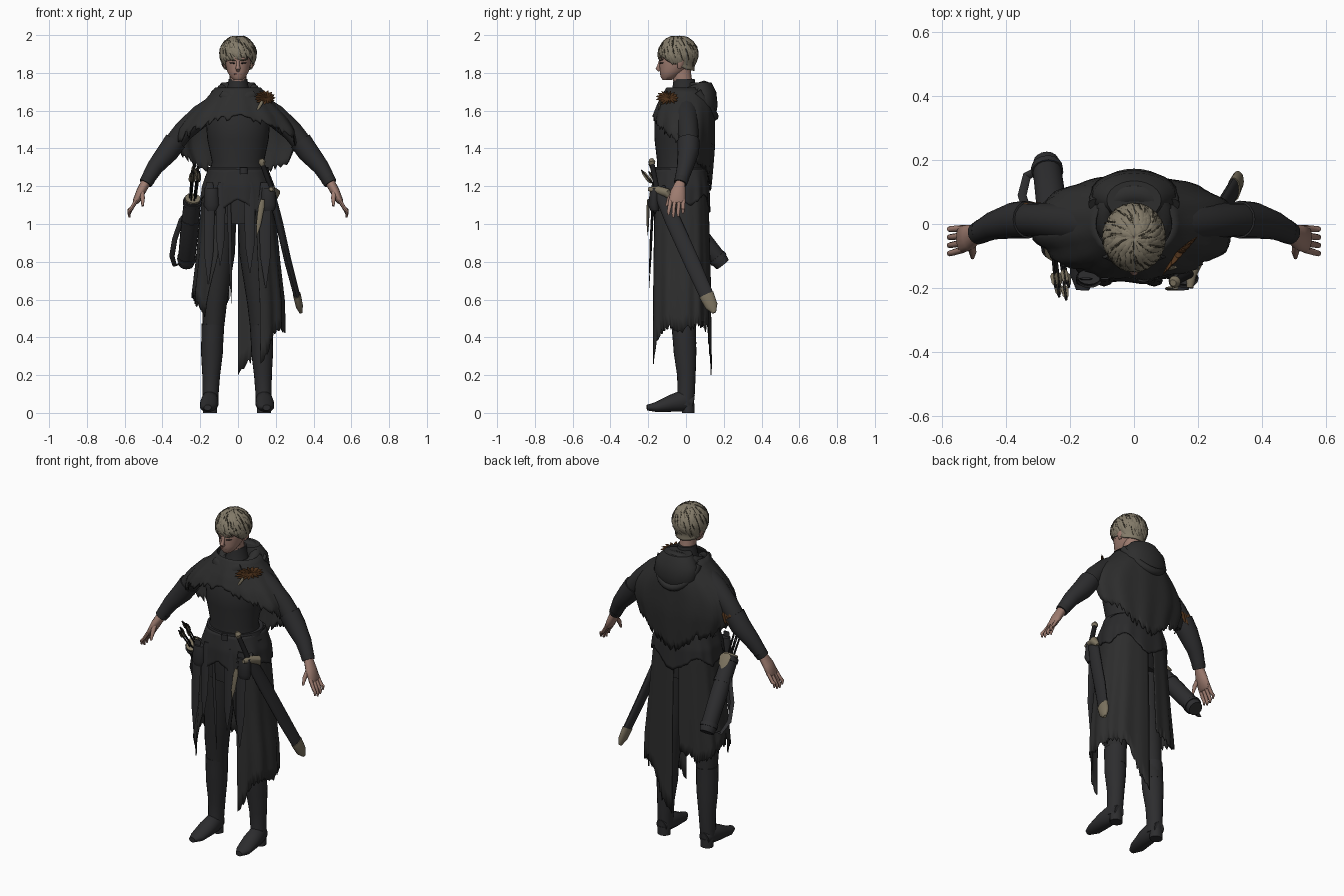
import bpy, bmesh, math, random
from mathutils import Vector

random.seed(4)
if "Cube" in bpy.data.objects:
    bpy.data.objects.remove(bpy.data.objects["Cube"], do_unlink=True)
X, Y, Z = Vector((1, 0, 0)), Vector((0, 1, 0)), Vector((0, 0, 1))


def material(name, *rgb):
    mat = bpy.data.materials.new(name)
    mat.use_nodes = True
    color = (*rgb, 1)
    mat.diffuse_color = color
    mat.node_tree.nodes["Principled BSDF"].inputs["Base Color"].default_value = color
    return mat


cloak = material("charcoal cloak", .027, .027, .027)
tunic = material("black tunic", .024, .024, .025)
leather = material("black leather", .026, .026, .028)
skin = material("skin", .34, .2, .16)
blond = material("ash blond", .225, .195, .14)
shadow = material("dark hair", .09, .077, .052)
horn = material("pale horn", .2, .17, .115)
rust = material("rust feather", .08, .033, .011)
ink = material("near black", .011, .011, .012)
lip = material("lip", .25, .11, .09)


def surface(name, rows, mat, wrap=False, cap=False, thick=0):
    """Join rows of points into a smooth mesh."""
    bm = bmesh.new()
    grid = [[bm.verts.new(p) for p in row] for row in rows]
    count = len(grid[0])
    for low, high in zip(grid, grid[1:]):
        for i in range(count if wrap else count - 1):
            j = (i + 1) % count
            bm.faces.new((low[i], low[j], high[j], high[i]))
    if cap:
        bm.faces.new(grid[0])
        bm.faces.new(grid[-1])
    bmesh.ops.remove_doubles(bm, verts=bm.verts, dist=.00001)
    bmesh.ops.recalc_face_normals(bm, faces=bm.faces)
    mesh = bpy.data.meshes.new(name)
    bm.to_mesh(mesh)
    bm.free()
    mesh.materials.append(mat)
    mesh.shade_smooth()
    mesh.set_sharp_from_angle(angle=math.radians(45))
    obj = bpy.data.objects.new(name, mesh)
    bpy.context.collection.objects.link(obj)
    if thick:
        solid = obj.modifiers.new("thickness", "SOLIDIFY")
        solid.thickness = thick
        solid.offset = 0
    return obj


def tube(name, points, mat, ref=Y, sides=16, flat=False, mirror=1):
    """Sweep an ellipse through (x, y, z, width, depth) stations."""
    centers = [Vector((mirror * p[0], p[1], p[2])) for p in points]
    rows = []
    for i, p in enumerate(points):
        along = Z if flat else (centers[min(i + 1, len(points) - 1)] - centers[max(i - 1, 0)]).normalized()
        side = ref.cross(along).normalized()
        up = along.cross(side)
        angles = [math.tau * k / sides for k in range(sides)]
        rows.append([centers[i] + side * p[3] * math.cos(a) + up * p[-1] * math.sin(a) for a in angles])
    return surface(name, rows, mat, wrap=True, cap=True)


def leaf(name, start, end, width, depth, mat, ref=Y):
    """Flat strip tapering to a point."""
    a, b = Vector(start), Vector(end)
    shape = ((0, .6), (.2, 1), (.7, .8), (1, .08))
    tube(name, [(*a.lerp(b, t), width * w, depth * w) for t, w in shape], mat, ref, 8)


def interp(table, x):
    for low, high in zip(table, table[1:]):
        if x <= high[0]:
            t = max(0, (x - low[0]) / (high[0] - low[0]))
            return [a + (b - a) * t for a, b in zip(low[1:], high[1:])]
    return table[-1][1:]


def drape(name, profile, hem, top, start, end, mat, cols=72, mirror=1, tatter=.03, power=1., grow=0):
    """Cloth hung around the body; angle 0 is the front, hem gives height by angle."""
    rows = [[] for _ in range(13)]
    for c in range(cols + 1):
        deg = start + (end - start) * c / cols
        a = math.radians(deg)
        rag = random.uniform(-tatter, tatter) * (1 if c % 3 else .3) * (.35 + .65 * min(1, abs(deg) / 70))
        low = interp(hem, abs(deg))[0] + (rag if 0 < c < cols else 0)
        for r, row in enumerate(rows):
            v = r / 12
            z = top + (low - top) * v
            rx, front, back = interp(profile, z)
            fold = 1 + .025 * v * math.sin(a * 13) + grow
            s, k = math.sin(a), math.cos(a)
            x = math.copysign(abs(s) ** power, s) * rx * fold
            y = -math.copysign(abs(k) ** power, k) * (front if k > 0 else back) * fold
            row.append((mirror * x, y, z))
    surface(name, rows, mat, thick=.006)


# Torso, collar and head
tube("torso", [(0, -.03, 1, .165, .125), (0, -.03, 1.15, .178, .135), (0, -.03, 1.25, .155, .125),
               (0, -.035, 1.33, .138, .118), (0, -.035, 1.45, .163, .132), (0, -.03, 1.55, .17, .138),
               (0, -.02, 1.64, .15, .11), (0, -.01, 1.7, .07, .07)], tunic, sides=32, flat=True)
tube("neck", [(0, -.01, 1.7, .044, .05), (0, -.03, 1.85, .045, .05)], skin, flat=True)
tube("collar", [(0, -.01, 1.65, .085, .085), (0, -.01, 1.71, .058, .063), (0, -.01, 1.768, .049, .056)],
     tunic, flat=True)
tube("head", [(0, -.1, 1.762, .022, .024), (0, -.09, 1.78, .042, .045), (0, -.07, 1.81, .058, .069),
              (0, -.052, 1.85, .068, .089), (0, -.047, 1.9, .074, .095), (0, -.04, 1.96, .055, .07)],
     skin, sides=32, flat=True)
tube("nose", [(0, -.134, 1.868, .008), (0, -.143, 1.84, .009), (0, -.149, 1.823, .013), (0, -.138, 1.812, .009)],
     skin, sides=10)
leaf("mouth", (-.02, -.133, 1.793), (.02, -.133, 1.793), .005, .004, lip)
for s in (1, -1):
    leaf("eye", (s * .016, -.138, 1.851), (s * .046, -.119, 1.853), .004, .006, ink)
    leaf("brow", (s * .014, -.142, 1.865), (s * .054, -.119, 1.872), .004, .005, shadow)
    tube("ear", [(.07, -.035, 1.825, .006, .01), (.08, -.03, 1.85, .009, .018), (.084, -.02, 1.875, .004, .01)],
         skin, mirror=s, sides=8)

# Cropped hair: a cap covered with overlapping locks
hairline = [(0, 1.7), (35, 1.72), (52, 1.95), (65, 2.1), (90, 2.2), (120, 2.65), (180, 2.9)]


def scalp(a, p, swell=1.):
    reach = (math.sin(p) if p < 1.57 else max(math.sin(p), .83)) * swell
    return Vector((.093 * reach * math.sin(a), -.042 - .102 * reach * math.cos(a), 1.9 + .093 * math.cos(p) * swell))


def hair_end(a):
    deg = math.degrees(a) % 360
    return interp(hairline, min(deg, 360 - deg))[0]


turns = [math.tau * i / 48 for i in range(48)]
surface("hair_cap", [[scalp(a, .02 + (hair_end(a) - .02) * r / 12) for a in turns] for r in range(13)],
        blond, wrap=True, thick=.006)
for i in range(200):
    a = i * 2.4
    begin = random.uniform(.05, 1.6)
    finish = min(begin + random.uniform(.6, 1), hair_end(a) + random.uniform(0, .25))
    lock = []
    for t, w in ((0, .2), (.3, 1), (.7, .8), (1, .1)):
        lock.append((*scalp(a + .25 * t, begin + (finish - begin) * t, 1.02 + .02 * t), .013 * w, .005 * w))
    outward = scalp(a, begin) - Vector((0, -.042, 1.9))
    dark = i % 4 == 0
    if dark:
        lock = [(*p[:3], p[3] * .28, p[4] * 1.4) for p in lock]
    tube("hair_lock", lock, shadow if dark else blond, outward, 6)

# Shoulder cape with ragged hem and lowered hood
cape_shape = [(1.15, .22, .15, .125), (1.3, .275, .17, .14), (1.42, .32, .18, .15), (1.5, .31, .18, .15),
              (1.57, .26, .172, .15), (1.63, .2, .15, .145), (1.68, .15, .125, .13), (1.74, .105, .09, .1)]
cape_hem = [(0, 1.58), (35, 1.53), (60, 1.47), (90, 1.41), (115, 1.33), (145, 1.28), (180, 1.19)]
drape("shoulder_cape", cape_shape, cape_hem, 1.72, -180, 180, cloak, 144, tatter=.035)
rim = []
for a in turns + turns[:1]:
    back = (1 - math.cos(a)) / 2
    heart = Vector((.09 * math.sin(a), .012 - .083 * math.cos(a), 1.635 + .07 * math.sqrt(back)))
    outward = Vector((math.sin(a), -math.cos(a), 0))
    rim.append([heart + outward * math.cos(b) * (.022 + .024 * back) + Z * math.sin(b) * (.028 + .026 * back)
                for b in turns[::4]])
surface("hood_rim", rim, cloak, wrap=True)
tube("hood_bag", [(0, .1, 1.52, .02, .02), (0, .105, 1.56, .085, .05), (0, .1, 1.63, .135, .068),
                  (0, .085, 1.7, .13, .075), (0, .075, 1.75, .085, .06)], cloak, sides=24, flat=True)
arc = [math.pi * (i / 16 - .5) for i in range(17)]
tube("hood_fold", [(.12 * math.sin(a), .06 + .09 * math.cos(a), 1.7 - .13 * math.cos(a), .023) for a in arc],
     cloak, Z, 10)
for s in (1, -1):
    leaf("crossed_neck_fold", (s * .09, -.1, 1.69), (-s * .06, -.155, 1.6), .03, .012, cloak)

# Feather brooch and arm feathers
for i in range(15):
    a = math.tau * i / 15
    reach = Vector((math.cos(a) * .055, math.cos(a) * .06 - .012, math.sin(a) * .04))
    base = Vector((.143, -.088, 1.668))
    leaf("brooch_feather", base, base + reach, .012, .007, rust)
leaf("brooch_quill", (.13, -.135, 1.65), (.1, -.145, 1.6), .009, .006, horn)
for i in range(4):
    leaf("arm_feather", (-.29 - .012 * i, .06, 1.46), (-.31 - .02 * i, .065, 1.39), .012, .006, rust)

# Arms, bracers and hands
for s in (1, -1):
    tube("sleeve", [(.13, 0, 1.61, .065), (.2, .005, 1.57, .06), (.29, .012, 1.49, .054), (.365, .015, 1.395, .052),
                    (.44, -.005, 1.3, .04), (.49, -.03, 1.22, .03)], tunic, mirror=s)
    tube("bracer", [(.33, .014, 1.44, .059), (.372, .012, 1.38, .057), (.44, -.005, 1.3, .044),
                    (.485, -.027, 1.225, .035)], leather, mirror=s)
    tube("cuff", [(.475, -.022, 1.24, .038), (.49, -.03, 1.215, .035)], tunic, mirror=s)
    tube("palm", [(.485, -.028, 1.225, .026, .024), (.515, -.042, 1.17, .024, .04), (.54, -.048, 1.12, .018, .044),
                  (.545, -.048, 1.11, .01, .036)], skin, mirror=s)
    for i in range(4):
        y = -.08 + i * .022
        drop = (.012, 0, .004, .02)[i]
        tube("finger", [(.535, y, 1.13, .011), (.562, y * 1.1, 1.085, .01), (.577, y * 1.15, 1.055 + drop, .009),
                        (.575, y * 1.15, 1.035 + drop, .005)], skin, sides=8, mirror=s)
    tube("thumb", [(.51, -.06, 1.175, .014), (.505, -.088, 1.135, .012), (.505, -.105, 1.095, .006)],
         skin, sides=8, mirror=s)

    # Legs and boots
    lean = .01 if s < 0 else 0
    leg = [(.088, -.03, 1.06, .09, .1), (.092, -.03, .85, .086, .092), (.115, -.02, .58, .066, .072),
           (.12, -.012, .46, .057, .062), (.125, -.003, .36, .056, .058)]
    boot = [(.123, -.012, .47, .06, .066), (.126, -.009, .4, .058, .062), (.128, -.005, .32, .058, .06),
            (.132, .002, .2, .047, .049), (.135, .001, .11, .043, .046), (.137, -.005, .04, .043, .046)]
    foot = [(.137, .038, .055, .032, .038), (.138, -.01, .066, .045, .058), (.142, -.08, .05, .049, .045),
            (.148, -.16, .03, .043, .026), (.151, -.207, .028, .02, .015)]
    for part, stations, mat, ref in (("trouser_leg", leg, tunic, Y), ("boot_shaft", boot, leather, Y),
                                     ("boot_foot", foot, leather, Z)):
        tube(part, [(p[0] + lean, *p[1:]) for p in stations], mat, ref, 20, mirror=s)
    tube("boot_heel", [(.137 + lean, .012, z, .037, .033) for z in (0, .05)], leather, flat=True, mirror=s)

# Long split coat with uneven tails
coat_shape = [(.2, .25, .19, .132), (.6, .24, .186, .128), (.8, .218, .184, .125), (1, .2, .178, .12),
              (1.2, .18, .17, .115), (1.3, .146, .152, .1)]
left_hem = [(24, .26), (40, .38), (55, .44), (120, .45), (150, .46), (163, .34), (180, .2)]
right_hem = [(24, .85), (42, .5), (72, .64), (110, .6), (140, .54), (165, .58), (180, .63)]
drape("left_coat_tail", coat_shape, left_hem, 1.28, 24, 180, cloak, power=.8)
drape("right_coat_tail", coat_shape, right_hem, 1.28, 24, 173, cloak, mirror=-1, tatter=.02, power=.8)
peaks = [(0, 1.13), (30, 1.05), (60, 1.15), (100, 1.1), (140, 1.16), (180, 1.06)]
drape("tunic_skirt", coat_shape, peaks, 1.29, -180, 180, tunic, 96, tatter=.008, power=.8, grow=.05)
for x, low, width in ((-.15, .68, .03), (-.09, .78, .026), (.06, .74, .03), (.14, .66, .034)):
    leaf("hanging_panel", (x, -.17, 1.22), (x * 1.05, -.195, low), width, .006, leather)
leaf("cord", (-.05, -.17, 1.2), (-.035, -.15, .58), .011, .006, leather)

# Belts and pouches
for z, spread in ((1.285, 0), (1.235, .014)):
    tube("belt", [(0, -.027, z - .018, .166 + spread, .14), (0, -.027, z + .018, .16 + spread, .137)],
         leather, sides=32, flat=True)
tube("belt_knot", [(.03, -.172, 1.265, .02, .01), (.03, -.172, 1.3, .02, .01)], leather, sides=8, flat=True)
for x in (-.14, .16):
    tube("pouch", [(x, -.165, 1.07, .03, .022), (x, -.17, 1.1, .042, .03), (x, -.165, 1.19, .036, .024)],
         leather, flat=True)

# Sheathed sword on the left hip
tube("scabbard", [(.17, -.145, 1.19, .036, .02), (.215, -.07, 1.02, .042, .02), (.265, .03, .8, .042, .019),
                  (.315, .115, .61, .037, .017)], leather, X)
tube("scabbard_tip", [(.312, .108, .625, .04, .021), (.325, .135, .565, .034, .019), (.333, .15, .53, .01, .008)],
     horn, X)
tube("sword_guard", [(.175, -.2, 1.185, .01), (.178, -.15, 1.18, .022), (.2, -.1, 1.165, .024), (.195, -.075, 1.13, .01)],
     horn, Z)
tube("sword_grip", [(.175, -.155, 1.19, .014), (.128, -.18, 1.32, .013)], ink)
tube("pommel", [(.13, -.179, 1.31, .012), (.127, -.181, 1.328, .019), (.122, -.184, 1.345, .01)], horn)
leaf("bone_charm", (.13, -.2, 1.13), (.1, -.203, .94), .016, .008, horn)

# Quiver on the right hip with arrows and a loose strap
mouth, base = Vector((-.24, -.08, 1.13)), Vector((-.275, .195, .785))
quiver = [(*mouth.lerp(base, t), r) for t, r in ((0, .042), (.1, .046), (.5, .048), (.95, .045), (1, .04))]
tube("quiver", quiver, leather)
for t in (.02, .3, .88):
    tube("quiver_band", [(*mouth.lerp(base, t + d), .05) for d in (0, .05)], leather)
tube("quiver_lining", [(*mouth.lerp(base, t), .041) for t in (-.02, .04)], horn)
flight = (mouth - base).normalized()
upper = X.cross(flight) * -1
leaf("quiver_flap", mouth + upper * .05, mouth.lerp(base, .2) + upper * .05, .036, .004, horn, upper)
for i in range(6):
    a = math.tau * i / 6
    offset = Vector((math.cos(a) * .016, math.sin(a) * .018, math.sin(a) * .014))
    nock = mouth + offset * 1.3 + flight * (.19 + .015 * (i % 3))
    tube("arrow_shaft", [(*(mouth + offset), .004), (*nock, .004)], ink, sides=6)
    for ref in (X, Y):
        leaf("arrow_fletching", nock - flight * .07, nock, .012, .002, horn if i % 2 else shadow, ref)
strap = [(-.24, -.03, 1.1), (-.3, .01, 1.02), (-.335, .04, .92), (-.35, .09, .83), (-.335, .15, .78), (-.275, .18, .8)]
tube("quiver_strap", [(*p, .005, .014) for p in strap], leather, X, 8)
